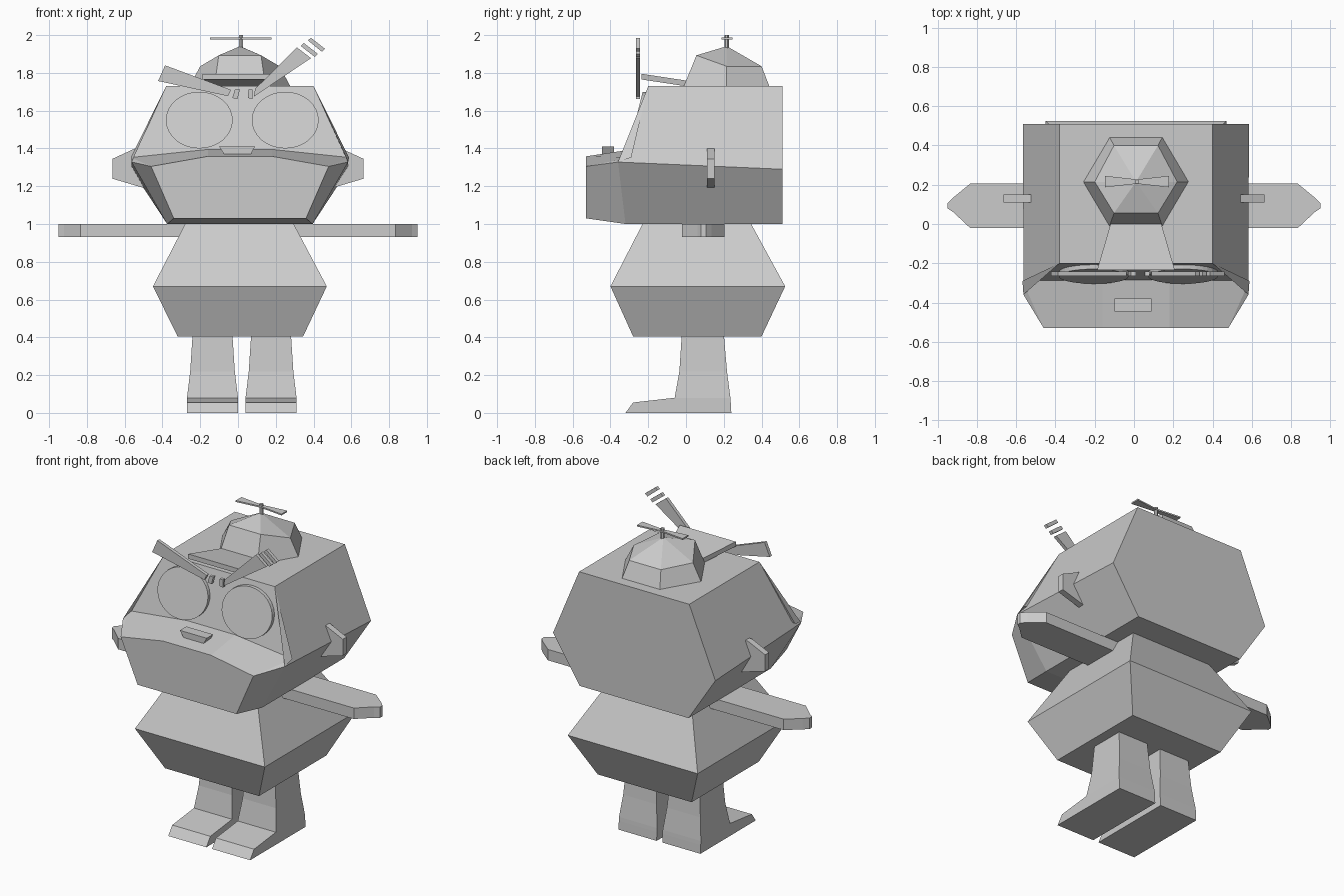
import bpy, bmesh, math

if "Cube" in bpy.data.objects:
    bpy.data.objects.remove(bpy.data.objects["Cube"])

CX = 0.01  # model's visual centre line


def finish(name, bm):
    bmesh.ops.remove_doubles(bm, verts=bm.verts, dist=0.0005)
    bmesh.ops.recalc_face_normals(bm, faces=bm.faces)
    me = bpy.data.meshes.new(name)
    bm.to_mesh(me)
    bm.free()
    ob = bpy.data.objects.new(name, me)
    bpy.context.collection.objects.link(ob)
    return ob


def loft(name, rings):
    """Skin equal-length rings of 3D points and cap both ends."""
    bm = bmesh.new()
    rows = [[bm.verts.new(p) for p in r] for r in rings]
    n = len(rows[0])
    for a, b in zip(rows, rows[1:]):
        for i in range(n):
            j = (i + 1) % n
            bm.faces.new((a[i], a[j], b[j], b[i]))
    bm.faces.new(rows[0])
    bm.faces.new(rows[-1])
    return finish(name, bm)


def rect(x0, x1, y0, y1, z):
    return [(x0, y0, z), (x1, y0, z), (x1, y1, z), (x0, y1, z)]


def plate_y(name, pts, y0, y1):
    return loft(name, [[(x, y, z) for x, z in pts] for y in (y0, y1)])


def plate_z(name, pts, z0, z1):
    return loft(name, [[(x, y, z) for x, y in pts] for z in (z0, z1)])


# Head: half sections from back to front (bottom, side, upper, near centre)
half = [
    [(.385, .51, 1.0), (.575, .51, 1.29), (.39, .51, 1.73), (.17, .51, 1.73)],
    [(.385, -.32, 1.0), (.573, -.36, 1.328), (.39, -.20, 1.73), (.17, -.20, 1.73)],
    [(.385, -.32, 1.0), (.573, -.36, 1.328), (.578, -.29, 1.352), (.17, -.285, 1.395)],
    [(.35, -.53, 1.03), (.47, -.53, 1.305), (.47, -.53, 1.305), (.17, -.53, 1.358)],
]
loft("head", [[(CX + x, y, z) for x, y, z in h] +
              [(CX - x, y, z) for x, y, z in reversed(h)] for h in half])

# Body: two stacked rectangular frustums
loft("body", [rect(-.32, .345, -.28, .40, .405),
              rect(-.45, .47, -.40, .525, .67),
              rect(-.28, .295, -.23, .345, 1.0)])

# Legs with flared shins and wedge feet
for side, cx in (("left", -.135), ("right", .175)):
    loft(side + "_leg", [
        rect(cx - .135, cx + .135, -.32, .24, 0),
        rect(cx - .135, cx + .135, -.28, .237, .055),
        rect(cx - .135, cx + .135, -.06, .235, .08),
        rect(cx - .118, cx + .118, -.035, .217, .22),
        rect(cx - .105, cx + .105, -.022, .2, .42)])

# Arms and ears, mirrored
for side, s in (("left", -1), ("right", 1)):
    arm = [(.15, -.02), (.835, -.02), (.92, .06), (.95, .08), (.95, .105), (.92, .135), (.835, .205), (.15, .205)]
    plate_z(side + "_arm", [(s * x, y) for x, y in arm], .93, 1.0)
    ear = [(.48, 1.185), (.665, 1.24), (.665, 1.345), (.545, 1.40), (.48, 1.40)]
    plate_y(side + "_ear", [(s * x, z) for x, z in ear], .11, .15)

# Eyes: thin elliptical discs on the sloping face
for side, cx in (("left", -.205), ("right", .25)):
    rings = []
    for off in (.02, -.022):
        ring = []
        for i in range(32):
            a = math.tau * i / 32
            z = 1.55 + .15 * math.sin(a)
            ring.append((cx + .177 * math.cos(a), -.245 + (z - 1.55) * .25 + off, z))
        rings.append(ring)
    loft(side + "_eye", rings)

# Eyebrows with broken-off pieces
brows = {
    "left_brow": [(-.386, 1.84), (-.423, 1.757), (-.053, 1.677), (-.037, 1.71)],
    "left_brow_piece": [(-.03, 1.667), (-.003, 1.662), (.01, 1.712), (-.016, 1.712)],
    "right_brow_piece": [(.053, 1.667), (.078, 1.662), (.078, 1.712), (.055, 1.712)],
    "right_brow": [(.085, 1.675), (.386, 1.878), (.312, 1.935), (.09, 1.715)],
    "right_brow_tip_a": [(.333, 1.942), (.407, 1.884), (.423, 1.90), (.349, 1.958)],
    "right_brow_tip_b": [(.37, 1.972), (.386, 1.986), (.46, 1.928), (.444, 1.912)],
}
for name, pts in brows.items():
    plate_y(name, pts, -.265, -.243)

# Nose block on the lip
plate_y("nose", [(-.07, 1.365), (.065, 1.365), (.09, 1.41), (-.1, 1.41)], -.445, -.38)


# Cap: six-sided dome leaning forward, apex closed by a tiny ring
def hexagon(r, px, y0, y1, zf, zb):
    return [(CX + r, .215, zb), (CX + px, y1, zb), (CX - px, y1, zb),
            (CX - r, .215, zb), (CX - px, y0, zf), (CX + px, y0, zf)]


loft("cap", [hexagon(.272, .136, -.015, .445, 1.72, 1.72),
             hexagon(.21, .112, .055, .40, 1.893, 1.835),
             hexagon(.004, .002, .212, .218, 1.94, 1.94)])

# Cap brim, tilted up towards the front
loft("cap_brim", [
    [(CX - w, y, z), (CX + w, y, z), (CX + w, y, z + .03), (CX - w, y, z + .03)]
    for w, y, z in ((.115, .05, 1.722), (.198, -.235, 1.765))])

# Propeller: post and bow-tie blade
bpy.ops.mesh.primitive_cylinder_add(vertices=6, radius=.012, depth=.08,
                                    location=(CX + .005, .215, 1.96))
bpy.context.object.name = "propeller_post"
c = CX + .005
plate_z("propeller_blade", [(c - .162, .187), (c, .205), (c + .162, .187),
                            (c + .162, .245), (c, .227), (c - .162, .245)], 1.978, 1.987)
